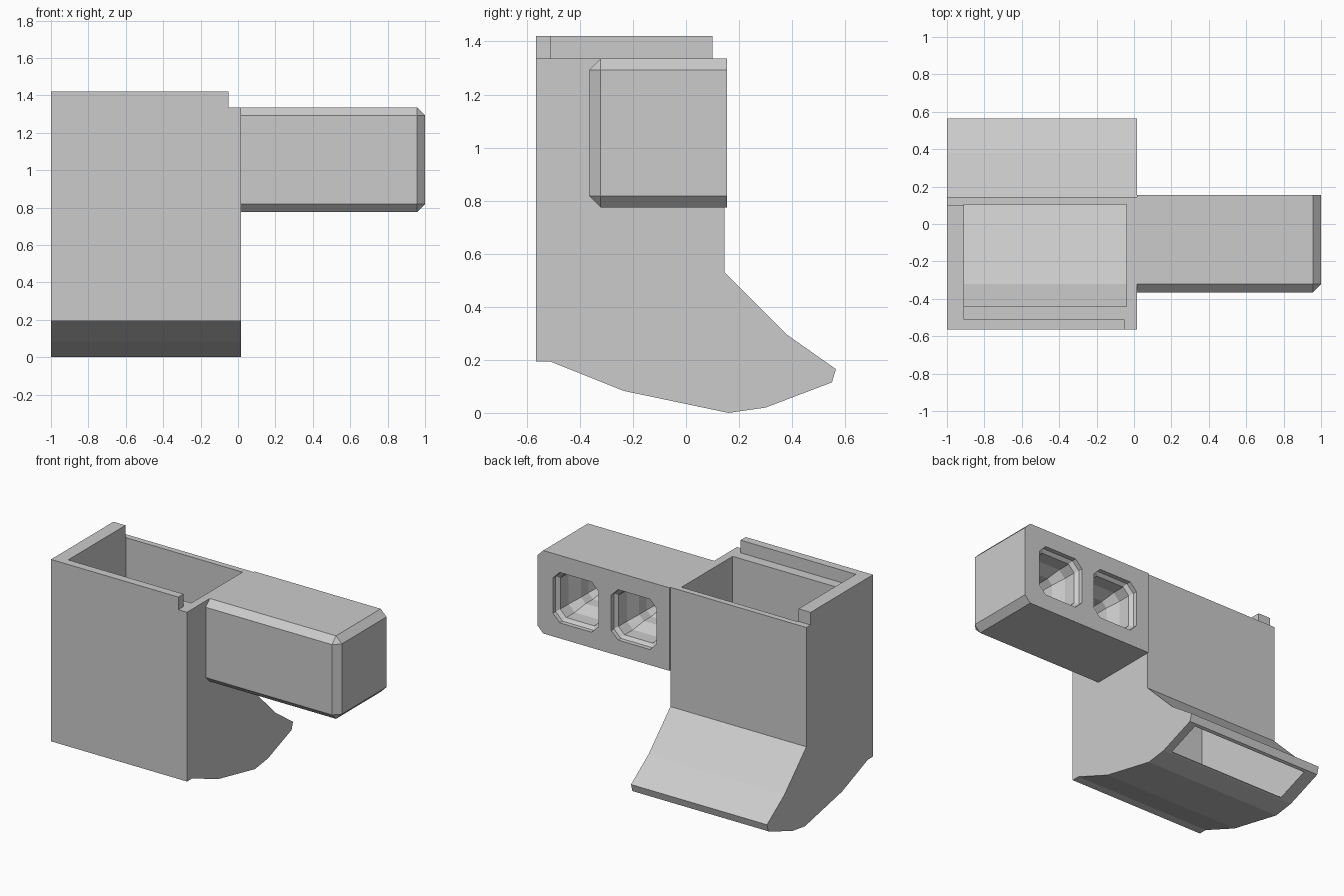
import bpy, bmesh

cube = bpy.data.objects.get("Cube")
if cube:
    bpy.data.objects.remove(cube, do_unlink=True)

grey = bpy.data.materials.new("plain grey")
grey.use_nodes = True
grey.diffuse_color = (0.6, 0.6, 0.6, 1)
grey.node_tree.nodes["Principled BSDF"].inputs["Base Color"].default_value = (0.6, 0.6, 0.6, 1)


def finish(bm, name):
    bmesh.ops.recalc_face_normals(bm, faces=bm.faces[:])
    mesh = bpy.data.meshes.new(name)
    bm.to_mesh(mesh)
    bm.free()
    mesh.materials.append(grey)
    obj = bpy.data.objects.new(name, mesh)
    bpy.context.collection.objects.link(obj)
    return obj


def loft(name, rings):
    """Skin matching closed rings and cap both ends."""
    bm = bmesh.new()
    loops = [[bm.verts.new(p) for p in ring] for ring in rings]
    for a, b in zip(loops, loops[1:]):
        for i in range(len(a)):
            j = (i + 1) % len(a)
            bm.faces.new((a[i], a[j], b[j], b[i]))
    bm.faces.new(loops[0])
    bm.faces.new(loops[-1])
    return finish(bm, name)


def extrude_x(name, profile, x0, x1):
    return loft(name, [[(x, y, z) for y, z in profile] for x in (x0, x1)])


def box(name, x0, x1, y0, y1, z0, z1):
    return extrude_x(name, [(y0, z0), (y1, z0), (y1, z1), (y0, z1)], x0, x1)


def cut(target, cutter):
    cutter.hide_render = True
    mod = target.modifiers.new("cut", 'BOOLEAN')
    mod.operation = 'DIFFERENCE'
    mod.solver = 'EXACT'
    mod.object = cutter
    bpy.context.view_layer.objects.active = target
    bpy.ops.object.modifier_apply(modifier=mod.name)
    bpy.data.objects.remove(cutter, do_unlink=True)


# Hopper body with curved underside and sloping spout
RIM, TOP = 1.335, 1.42
body = extrude_x("hopper_body", [
    (-0.565, TOP), (-0.565, 0.193), (-0.51, 0.193), (-0.235, 0.083),
    (0.16, 0), (0.30, 0.02), (0.55, 0.115), (0.565, 0.165),
    (0.38, 0.295), (0.145, 0.53), (0.145, TOP)], -1, 0.015)

# Lower the rim, leaving a tall lip along the front and one side
cut(body, box("rim_cutter", -0.91, 0.2, -0.51, 0.3, RIM, 1.6))
cut(body, box("side_cutter", -0.05, 0.2, -0.7, 0.3, RIM, 1.6))
cut(body, box("back_cutter", -1.2, 0.2, 0.1, 0.3, RIM, 1.6))

# Inner chute running from the open top to the spout underneath
cut(body, extrude_x("chute_cutter", [
    (-0.44, 1.7), (-0.44, 0.24), (-0.32, 0.24), (0.31, 0.03),
    (0.33, -0.05), (0.54, -0.05), (0.53, 0.135), (0.355, 0.26),
    (0.105, 0.51), (0.105, 1.7)], -0.91, -0.04))

# Side arm: chamfered everywhere except the back and the joint
X0, X1, Y0, Y1, Z0, Z1 = 0.015, 1, -0.365, 0.155, 0.775, RIM
arm = box("side_arm", X0, X1, Y0, Y1, Z0, Z1)
bm = bmesh.new()
bm.from_mesh(arm.data)


def on_plane(edge, axis, value):
    return all(abs(v.co[axis] - value) < 1e-4 for v in edge.verts)


edges = [e for e in bm.edges if not on_plane(e, 0, X0) and not on_plane(e, 1, Y1)]
bmesh.ops.bevel(bm, geom=edges, offset=0.043, segments=1, affect='EDGES', profile=0.5)
bmesh.ops.recalc_face_normals(bm, faces=bm.faces[:])
bm.to_mesh(arm.data)
bm.free()


# Two stepped funnel sockets in the back of the arm
def socket_ring(cx, cz, half, y):
    c = half * 0.7
    pts = [(half, c), (c, half), (-c, half), (-half, c),
           (-half, -c), (-c, -half), (c, -half), (half, -c)]
    return [(cx + u, y, cz + v) for u, v in pts]


STEPS = [(-0.02, 0.17), (0.03, 0.17), (0.05, 0.15), (0.14, 0.15),
         (0.22, 0.115), (0.3, 0.115), (0.38, 0.08)]
for cx in (0.28, 0.715):
    cut(arm, loft("socket_cutter", [socket_ring(cx, 1.05, h, Y1 - d) for d, h in STEPS]))
